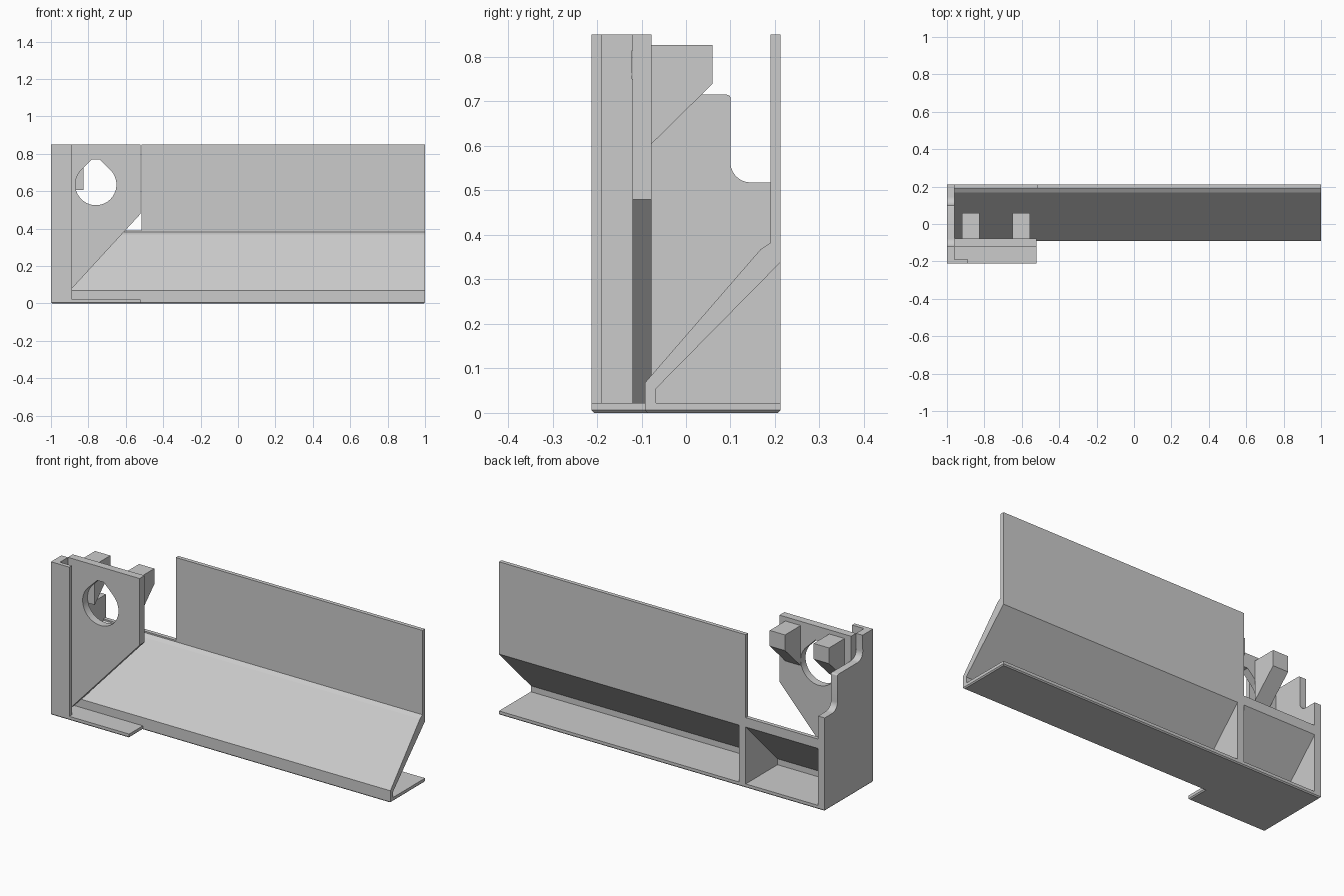
import bpy, bmesh, math
from mathutils import Vector

if "Cube" in bpy.data.objects:
    bpy.data.objects.remove(bpy.data.objects["Cube"])

grey = bpy.data.materials.new("plain grey")
grey.diffuse_color = (0.6, 0.6, 0.6, 1)
grey.use_nodes = True
grey.node_tree.nodes["Principled BSDF"].inputs["Base Color"].default_value = grey.diffuse_color


def prism(name, axis, pts, lo, hi, bevel_bottom=0.0):
    """Extrude a 2D profile along one axis (x: y,z / y: x,z / z: x,y)."""
    def place(p, t):
        a, b = p
        return {"x": (t, a, b), "y": (a, t, b), "z": (a, b, t)}[axis]
    bm = bmesh.new()
    face = bm.faces.new([bm.verts.new(place(p, lo)) for p in pts])
    ext = bmesh.ops.extrude_face_region(bm, geom=[face], use_keep_orig=True)
    shift = Vector(place((0, 0), hi - lo))
    for v in ext["geom"]:
        if isinstance(v, bmesh.types.BMVert):
            v.co += shift
    bmesh.ops.recalc_face_normals(bm, faces=bm.faces)
    if bevel_bottom:
        rim = [e for e in bm.edges if all(abs(v.co.z - lo) < 1e-5 for v in e.verts)]
        bmesh.ops.bevel(bm, geom=rim, offset=bevel_bottom, segments=1,
                        affect='EDGES', profile=0.5)
    mesh = bpy.data.meshes.new(name)
    bm.to_mesh(mesh)
    bm.free()
    obj = bpy.data.objects.new(name, mesh)
    bpy.context.collection.objects.link(obj)
    mesh.materials.append(grey)
    return obj


def arc(cx, cy, r, a0, a1, n):
    return [(cx + r * math.cos(math.radians(a0 + (a1 - a0) * i / n)),
             cy + r * math.sin(math.radians(a0 + (a1 - a0) * i / n))) for i in range(n + 1)]


def smooth(obj):
    bpy.ops.object.select_all(action='DESELECT')
    obj.select_set(True)
    bpy.context.view_layer.objects.active = obj
    bpy.ops.object.shade_smooth_by_angle(angle=math.radians(30))


X0, XW, XS, XR = -1.0, -0.96, -0.52, -0.515   # end, wall inside, panel edge, rib edge
T = 0.022                                     # base thickness

# Base plate with a tab at the front left
prism("base_plate", "z", [(X0, -0.212), (XS, -0.212), (XS, -0.092), (1, -0.092),
                          (1, 0.212), (X0, 0.212)], 0, T, bevel_bottom=0.006)

# Sloped tray and its upright back
prism("sloped_tray", "x", [(-0.092, T), (-0.092, 0.068), (0.168, 0.368), (0.19, 0.382),
                           (0.19, 0.39), (0.212, 0.39), (0.212, 0.338),
                           (-0.067, 0.055), (-0.067, T)], XW, 1)
prism("back_wall", "x", [(0.19, 0.382), (0.212, 0.382), (0.212, 0.85), (0.19, 0.85)], XR, 1)

# Triangular rib under the tray
prism("support_rib", "x", [(-0.067, T), (0.212, T), (0.212, 0.338), (-0.067, 0.055)],
      XR, XR + 0.04)

# End wall with two rounded steps
end = [(-0.212, T), (0.212, T), (0.212, 0.518)]
end += arc(0.145, 0.563, 0.045, 270, 180, 12)
end += arc(0.092, 0.707, 0.008, 0, 90, 4)
end += arc(-0.077, 0.76, 0.045, 270, 180, 12)
end += [(-0.12, 0.85), (-0.212, 0.85)]
smooth(prism("end_wall", "x", end, X0, XW))

# Narrow lip that makes the slot in front of the panel
prism("slot_lip", "z", [(XW, -0.212), (-0.887, -0.212), (-0.887, -0.19), (XW, -0.19)], T, 0.85)

# Panel with a slanted lower edge and a teardrop hole
panel = prism("hanging_panel", "y", [(XW, T), (-0.941, T), (XS, 0.48), (XS, 0.85), (XW, 0.85)],
              -0.12, -0.077)
hole = arc(-0.76, 0.635, 0.11, 135, 405, 48) + [(-0.74, 0.77), (-0.78, 0.77)]
cutter = prism("hole_cutter", "y", hole, -0.2, 0.0)
cutter.hide_render = True
mod = panel.modifiers.new("hole", 'BOOLEAN')
mod.object = cutter
mod.operation = 'DIFFERENCE'
mod.solver = 'EXACT'
bpy.context.view_layer.objects.active = panel
bpy.ops.object.modifier_apply(modifier="hole")
bpy.data.objects.remove(cutter)
smooth(panel)

# Two blocks on the back of the panel
for side, x in (("left", -0.92), ("right", -0.65)):
    prism(side + "_block", "x", [(-0.077, 0.605), (0.06, 0.74), (0.06, 0.827), (-0.077, 0.827)],
          x, x + 0.094)
